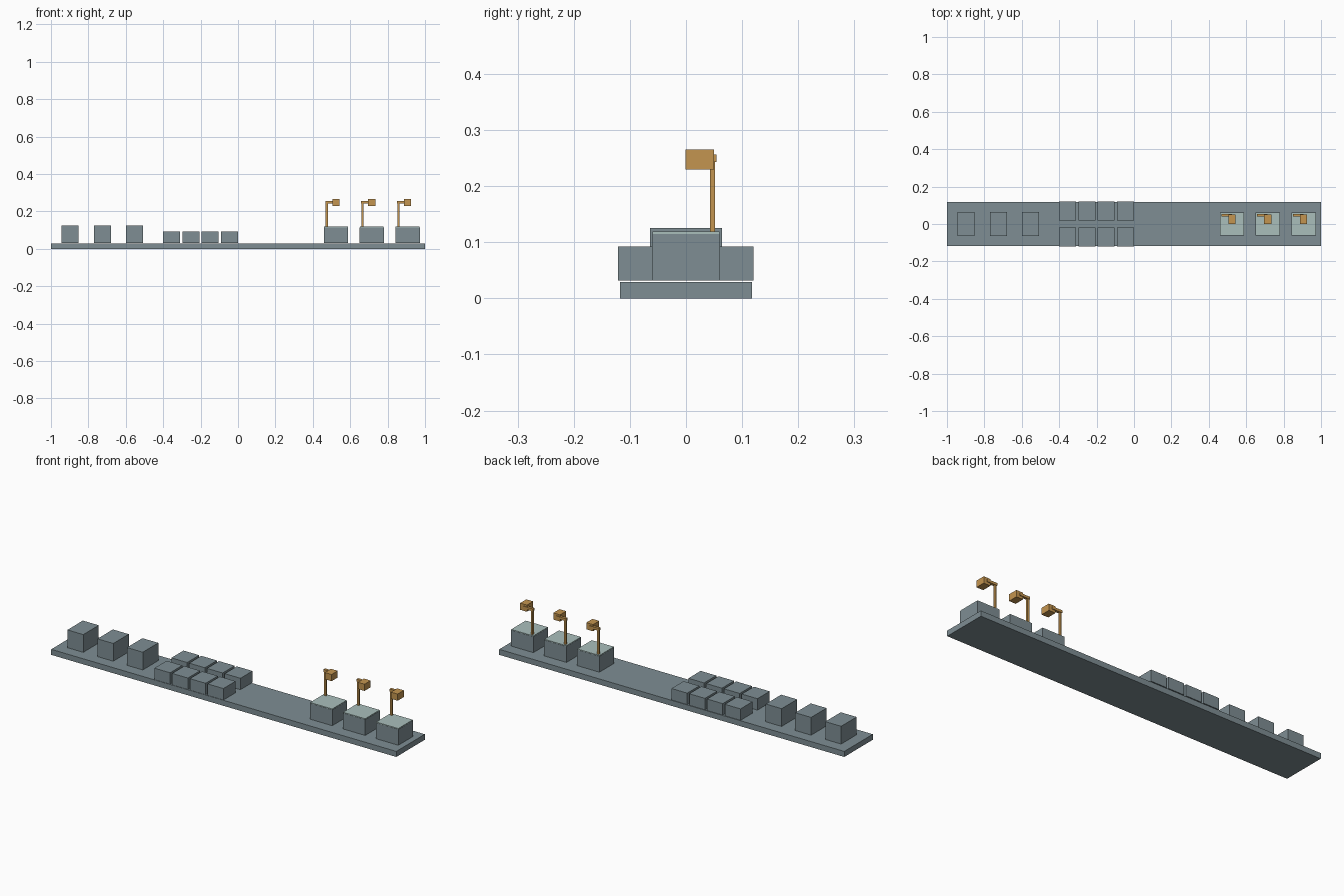
import bpy

cube = bpy.data.objects.get("Cube")
if cube:
    bpy.data.objects.remove(cube, do_unlink=True)


def material(name, colour):
    mat = bpy.data.materials.new(name)
    mat.use_nodes = True
    rgba = (*colour, 1)
    mat.diffuse_color = rgba
    mat.node_tree.nodes["Principled BSDF"].inputs["Base Color"].default_value = rgba
    return mat


slate = material("slate grey", (0.21, 0.27, 0.295))
pale = material("pale green", (0.40, 0.52, 0.50))
ochre = material("ochre", (0.55, 0.30, 0.08))


def box(name, x, y, z, mat):
    """Add a box from its (min, max) range on each axis."""
    spans = (x, y, z)
    bpy.ops.mesh.primitive_cube_add(size=1, location=[(a + b) / 2 for a, b in spans])
    obj = bpy.context.object
    obj.name = name
    obj.scale = [b - a for a, b in spans]
    bpy.ops.object.transform_apply(location=False, rotation=False, scale=True)
    obj.data.materials.append(mat)
    return obj


# Long base slab
box("base_slab", (-1, 1), (-0.118, 0.118), (0, 0.029), slate)

# Row of three tall blocks
for i, x in enumerate((-0.944, -0.77, -0.599)):
    box(f"tall_block_{i + 1}", (x, x + 0.092), (-0.064, 0.064), (0.032, 0.125), slate)

# Two rows of four low blocks
for i in range(4):
    x = -0.40 + i * 0.103
    for side, y in (("front", (-0.121, -0.02)), ("back", (0.02, 0.12))):
        box(f"low_block_{side}_{i + 1}", (x, x + 0.091), y, (0.032, 0.092), slate)

# Three pedestals, each with a pale top plate and a lamp
for i, x in enumerate((0.459, 0.65, 0.842)):
    n = i + 1
    box(f"pedestal_{n}", (x, x + 0.13), (-0.061, 0.061), (0.032, 0.115), slate)
    box(f"top_plate_{n}", (x + 0.001, x + 0.129), (-0.06, 0.06), (0.115, 0.119), pale)
    box(f"lamp_post_{n}", (x + 0.01, x + 0.021), (0.043, 0.052), (0.119, 0.25), ochre)
    box(f"lamp_arm_{n}", (x + 0.008, x + 0.065), (0.04, 0.054), (0.243, 0.256), ochre)
    box(f"lamp_head_{n}", (x + 0.045, x + 0.084), (-0.001, 0.05), (0.23, 0.265), ochre)
